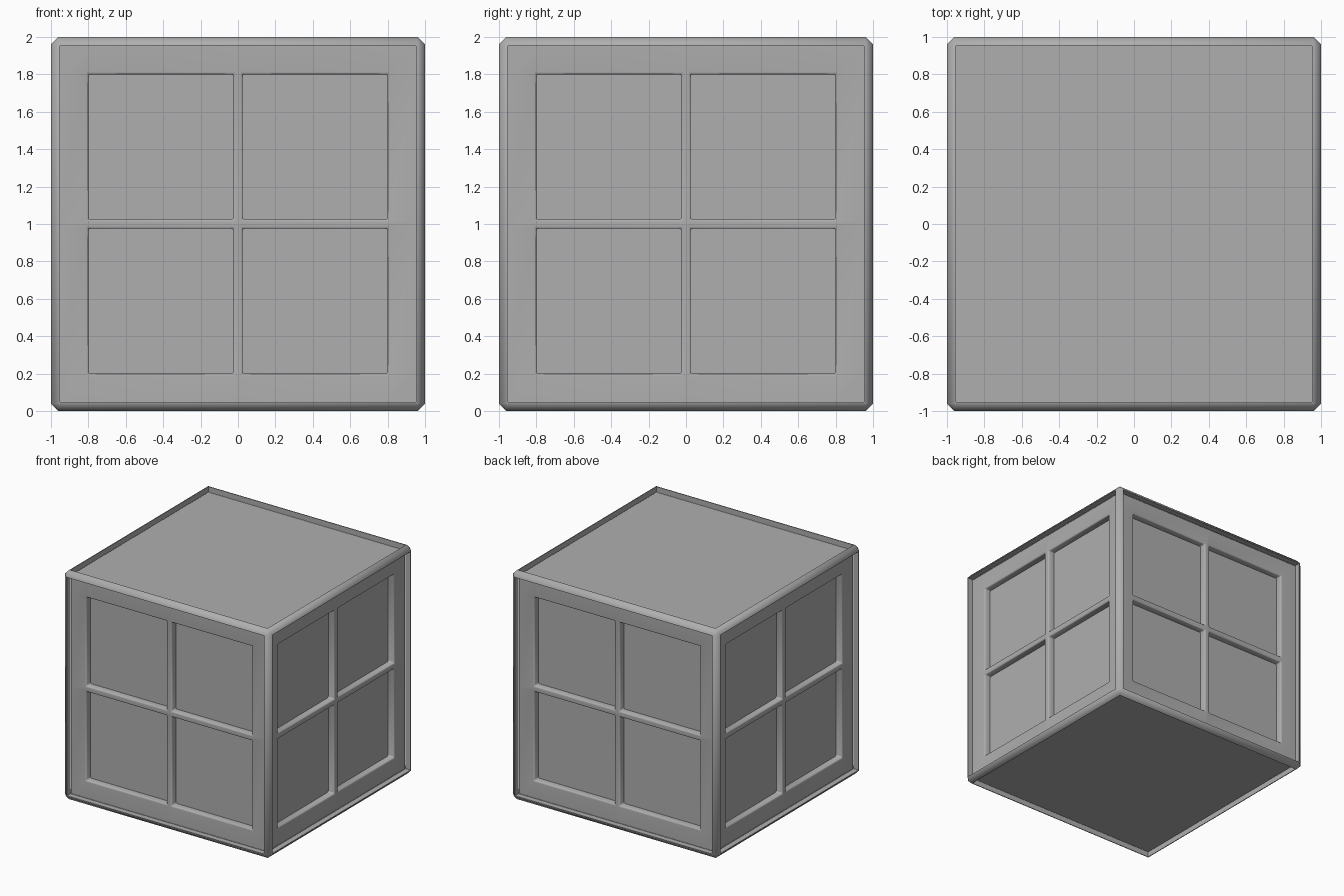
import bpy, bmesh, math
from mathutils import Matrix

if "Cube" in bpy.data.objects:
    bpy.data.objects.remove(bpy.data.objects["Cube"])

EDGE, FACE, GLASS = 0.95, 0.95, 0.89   # rim inner edge, panel plane, pane plane
CHAMFER = 0.04

grey = bpy.data.materials.new("dark_grey")
grey.diffuse_color = (0.427, 0.427, 0.427, 1)
grey.use_nodes = True
grey.node_tree.nodes["Principled BSDF"].inputs["Base Color"].default_value = grey.diffuse_color


def add_object(name, bm, angle):
    mesh = bpy.data.meshes.new(name)
    bm.to_mesh(mesh)
    bm.free()
    mesh.materials.append(grey)
    obj = bpy.data.objects.new(name, mesh)
    bpy.context.collection.objects.link(obj)
    bpy.ops.object.select_all(action='DESELECT')
    obj.select_set(True)
    bpy.context.view_layer.objects.active = obj
    bpy.ops.object.shade_smooth_by_angle(angle=math.radians(angle))


def moved(geom):
    return [g for g in geom if isinstance(g, bmesh.types.BMVert)]


# Chamfered edge rims, with the top and bottom panels sunk into them
bm = bmesh.new()
bmesh.ops.create_cube(bm, size=2)
bmesh.ops.bevel(bm, geom=bm.edges[:], offset=CHAMFER, segments=1,
                affect='EDGES', profile=0.5)
big = [f for f in bm.faces if f.calc_area() > 1]
bmesh.ops.inset_individual(bm, faces=big, thickness=1 - CHAMFER - EDGE)
for f in big:
    n = f.normal.copy()
    new = bmesh.ops.extrude_face_region(bm, geom=[f])["geom"]
    bmesh.ops.translate(bm, verts=moved(new), vec=n * (FACE - 1))
bm.normal_update()
# clear the old outer faces and the four sides, which get window frames
spare = [f for f in bm.faces if f.calc_area() > 1 and
         (abs(f.normal.z) < 0.5 or abs(f.calc_center_median().z) > 0.99)]
bmesh.ops.delete(bm, geom=spare, context='FACES')
bmesh.ops.translate(bm, verts=bm.verts[:], vec=(0, 0, 1))
add_object("edge_rims", bm, 50)

# Four-pane window frame on each side, with its panes
cuts = [-EDGE, -0.8, -0.025, 0.025, 0.8, EDGE]


def window(side, turn):
    place = Matrix.Translation((0, 0, 1)) @ Matrix.Rotation(turn, 4, 'Z')
    bm = bmesh.new()
    grid = [[bm.verts.new((x, -FACE, z)) for z in cuts] for x in cuts]
    for i in range(5):
        for j in range(5):
            if not (i in (1, 3) and j in (1, 3)):
                bm.faces.new((grid[i][j], grid[i + 1][j],
                              grid[i + 1][j + 1], grid[i][j + 1]))
    # opening walls run back to the panes
    rim = [e for e in bm.edges if e.is_boundary and
           all(max(abs(v.co.x), abs(v.co.z)) < 0.9 for v in e.verts)]
    new = bmesh.ops.extrude_edge_only(bm, edges=rim)["geom"]
    bmesh.ops.translate(bm, verts=moved(new), vec=(0, FACE - GLASS, 0))
    bmesh.ops.recalc_face_normals(bm, faces=bm.faces[:])
    front = max(bm.faces, key=lambda f: abs(f.normal.y))
    if front.normal.y > 0:
        bmesh.ops.reverse_faces(bm, faces=bm.faces[:])
    bm.normal_update()
    soft = [e for e in bm.edges if len(e.link_faces) == 2
            and e.calc_face_angle(0) > 1]
    bmesh.ops.bevel(bm, geom=soft, offset=0.012, segments=2,
                    affect='EDGES', profile=0.5)
    bm.transform(place)
    add_object(side + "_window_frame", bm, 60)

    bm = bmesh.new()
    s = 0.82
    bm.faces.new([bm.verts.new((x, -GLASS, z))
                  for x, z in ((-s, -s), (s, -s), (s, s), (-s, s))])
    bm.transform(place)
    add_object(side + "_panes", bm, 30)


for k, side in enumerate(("front", "right", "back", "left")):
    window(side, k * math.pi / 2)
